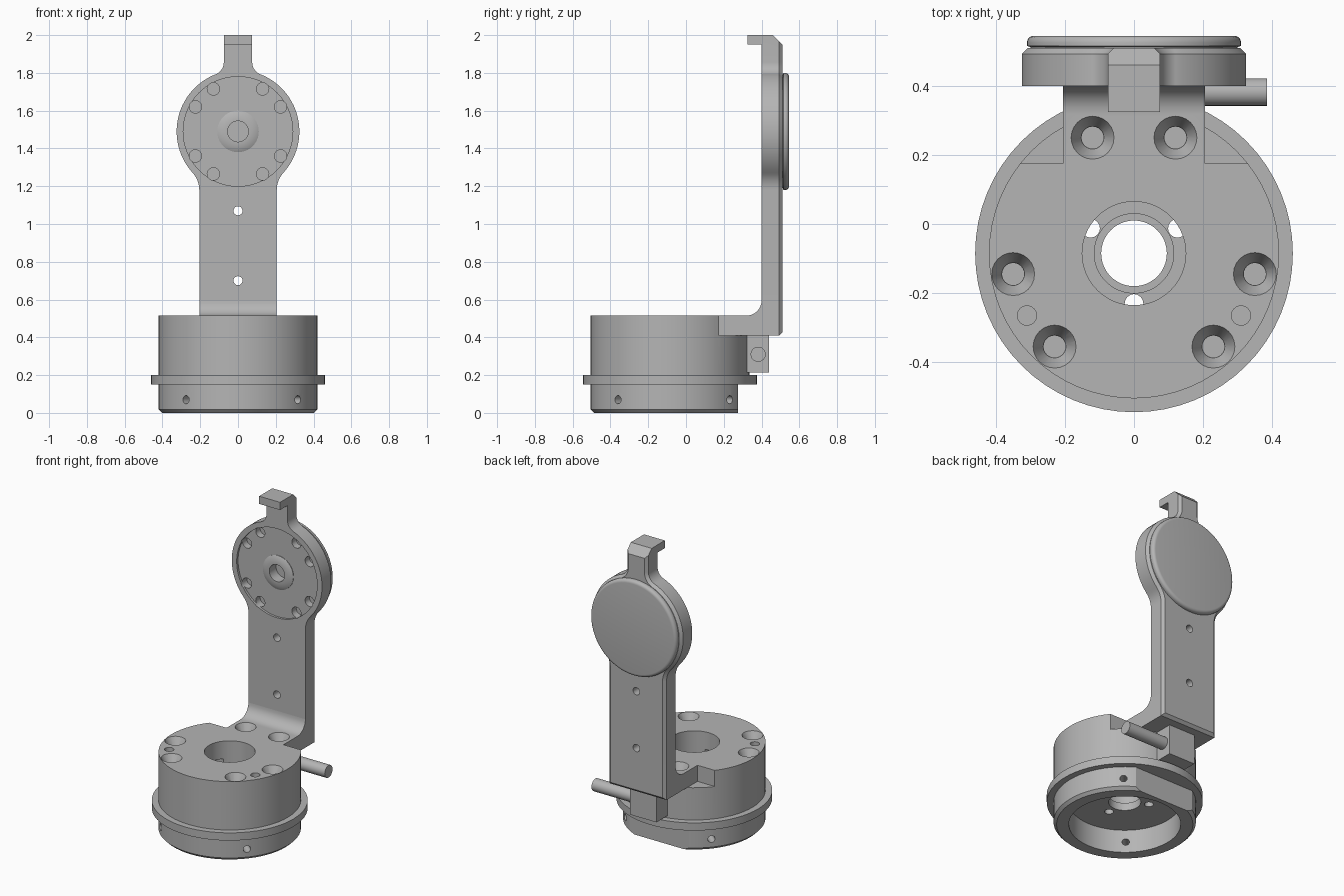
import bpy, bmesh, math
from mathutils import Matrix, Vector

cube = bpy.data.objects.get("Cube")
if cube:
    bpy.data.objects.remove(cube, do_unlink=True)

grey = bpy.data.materials.new("machined_grey")
grey.use_nodes = True
grey.diffuse_color = (0.46, 0.46, 0.46, 1)
grey.node_tree.nodes["Principled BSDF"].inputs["Base Color"].default_value = grey.diffuse_color

BASE_Y = -0.085          # axis of the round base
HEAD_Z = 1.49            # axis of the round arm head
TO_BACK = Matrix.Rotation(math.radians(-90), 4, 'X')   # local z becomes +y


def finish(bm, name):
    bmesh.ops.remove_doubles(bm, verts=bm.verts, dist=1e-5)
    bmesh.ops.recalc_face_normals(bm, faces=bm.faces)
    mesh = bpy.data.meshes.new(name)
    bm.to_mesh(mesh)
    bm.free()
    mesh.materials.append(grey)
    obj = bpy.data.objects.new(name, mesh)
    bpy.context.collection.objects.link(obj)
    return obj


def lathe(name, profile, matrix, closed=False, steps=64):
    bm = bmesh.new()
    vs = [bm.verts.new((r, 0, z)) for r, z in profile]
    es = [bm.edges.new(p) for p in zip(vs, vs[1:])]
    if closed:
        es.append(bm.edges.new((vs[-1], vs[0])))
    bmesh.ops.spin(bm, geom=vs + es, cent=(0, 0, 0), axis=(0, 0, 1),
                   angle=math.tau, steps=steps)
    bm.transform(matrix)
    return finish(bm, name)


def box(name, lo, hi):
    bm = bmesh.new()
    lo, hi = Vector(lo), Vector(hi)
    bmesh.ops.create_cube(bm, size=1)
    bm.transform(Matrix.Translation((lo + hi) / 2) @ Matrix.Diagonal((*(hi - lo), 1)))
    return finish(bm, name)


def rod(start, end, r1, r2=None, name="cutter", sides=24):
    """Cylinder or cone between two points."""
    start, end = Vector(start), Vector(end)
    d = end - start
    bm = bmesh.new()
    bmesh.ops.create_cone(bm, cap_ends=True, segments=sides, radius1=r1,
                          radius2=r1 if r2 is None else r2, depth=d.length)
    bm.transform(Matrix.Translation((start + end) / 2) @ d.to_track_quat('Z', 'Y').to_matrix().to_4x4())
    return finish(bm, name)


def prism(name, points, direction):
    bm = bmesh.new()
    face = bm.faces.new([bm.verts.new(p) for p in points])
    out = bmesh.ops.extrude_face_region(bm, geom=[face])["geom"]
    bmesh.ops.translate(bm, vec=direction, verts=[v for v in out if isinstance(v, bmesh.types.BMVert)])
    return finish(bm, name)


def cut(obj, *cutters):
    for c in cutters:
        mod = obj.modifiers.new("cut", 'BOOLEAN')
        mod.operation, mod.solver, mod.object = 'DIFFERENCE', 'EXACT', c
        bpy.context.view_layer.update()
        deps = bpy.context.evaluated_depsgraph_get()
        mesh = bpy.data.meshes.new_from_object(obj.evaluated_get(deps))
        obj.modifiers.clear()
        obj.data = mesh
        bpy.data.objects.remove(c, do_unlink=True)


def arc(cx, cz, r, a0, a1, n):
    return [(cx + r * math.cos(math.radians(a0 + (a1 - a0) * i / n)),
             cz + r * math.sin(math.radians(a0 + (a1 - a0) * i / n))) for i in range(n + 1)]


# Round base: hollow underneath, flange, stepped bore
base = lathe("base_housing", [
    (.33, 0), (.402, 0), (.42, .018), (.42, .15), (.46, .15), (.46, .2), (.42, .2),
    (.42, .515), (.15, .515), (.15, .26), (.115, .26), (.115, .2), (.095, .2),
    (.095, .15), (.33, .15)], Matrix.Translation((0, BASE_Y, 0)), closed=True)
cut(base,
    box("cutter", (-.6, .275, -.1), (.6, .6, .1499)),
    box("cutter", (-.6, .175, .41), (.6, .6, .6)))

# Radial set-screw holes in the lower ring
for k in range(4):
    a = math.radians(49 + 90 * k)
    d = Vector((math.cos(a), math.sin(a), 0))
    c = Vector((0, BASE_Y, .07))
    cut(base, rod(c + d * .25, c + d * .5, .022, sides=16))

# Foot of the arm, seated in the base pocket, with an inner fillet
side = [(.175, .41), (.41, .41), (.41, .595)] + arc(.32, .595, .08, 0, -90, 8) + [(.175, .515)]
foot = prism("arm_foot", [(-.205, y, z) for y, z in side], (.41, 0, 0))

# Countersunk screw holes through the top
for s in (-1, 1):
    for x, y, target in ((.12, .25, foot), (.35, -.145, base), (.23, -.355, base)):
        cut(target, rod((s * x, y, .455), (s * x, y, .525), .033, .067),
            rod((s * x, y, .435), (s * x, y, .47), .032))
    cut(base, rod((s * .31, -.265, .43), (s * .31, -.265, .55), .028))

# Small holes around the bore step
for k in range(3):
    a = math.radians(30 + 120 * k)
    x, y = .145 * math.cos(a), BASE_Y + .145 * math.sin(a)
    cut(base, rod((x, y, .1), (x, y, .4), .027, sides=16))

# Arm plate outline: bar, round head, narrow neck
half = [(.205, .41)]
half += arc(.34, 1.18, .135, 180, 137.6, 8)
half += arc(0, HEAD_Z, .325, -42, 68, 28)
half += arc(.145, 1.857, .07, 248, 180, 8) + [(.075, 2)]
outline = half + [(-x, z) for x, z in reversed(half)]
arm = prism("arm_plate", [(x, .40, z) for x, z in outline], (0, .11, 0))
bm = bmesh.new()
bm.from_mesh(arm.data)
back = [e for e in bm.edges if all(v.co.y > .5 for v in e.verts)]
bmesh.ops.bevel(bm, geom=back, offset=.017, segments=1, affect='EDGES')
bm.to_mesh(arm.data)
bm.free()

# Chamfer the top of the neck, recess the head, drill the holes
wedge = prism("cutter", [(-.2, .45, 2.01), (-.2, .55, 2.01), (-.2, .55, 1.91)], (.4, 0, 0))
cut(arm, wedge, rod((0, .38, HEAD_Z), (0, .415, HEAD_Z), .29, sides=64),
    rod((0, .38, HEAD_Z), (0, .47, HEAD_Z), .056))
for z in (.70, 1.07):
    cut(arm, rod((0, .3, z), (0, .6, z), .024, sides=20))
for a in (30, 60, 120, 150, 210, 240, 300, 330):
    x, z = .26 * math.cos(math.radians(a)), HEAD_Z + .26 * math.sin(math.radians(a))
    cut(arm, rod((x, .38, z), (x, .46, z), .033, sides=20))

# Hook on top, pointing forward
hook = box("top_hook", (-.075, .325, 1.95), (.075, .40, 2))

# Hub ring at the centre of the head
hub = lathe("hub_ring", [(.055, .47), (.11, .47), (.11, .412), (.085, .40), (.055, .40)],
            Matrix.Translation((0, 0, HEAD_Z)) @ TO_BACK, closed=True, steps=40)

# Rounded cover on the back of the head
cover = lathe("rear_cover", [(0, .5), (.30, .5), (.30, .512), (.31, .516)]
              + arc(.29, .525, .02, 0, 90, 5) + [(0, .545)],
              Matrix.Translation((0, 0, HEAD_Z)) @ TO_BACK)

# Cable block and cable stub behind the base
block = box("cable_block", (-.095, .3, .215), (.095, .44, .41))
cable = rod((.05, .382, .31), (.385, .382, .31), .04, name="cable_stub")

# Smooth curved faces, keep machined edges sharp
bpy.ops.object.select_all(action='DESELECT')
for o in (base, foot, arm, hook, hub, cover, block, cable):
    o.select_set(True)
bpy.context.view_layer.objects.active = base
bpy.ops.object.shade_smooth_by_angle(angle=math.radians(30))
